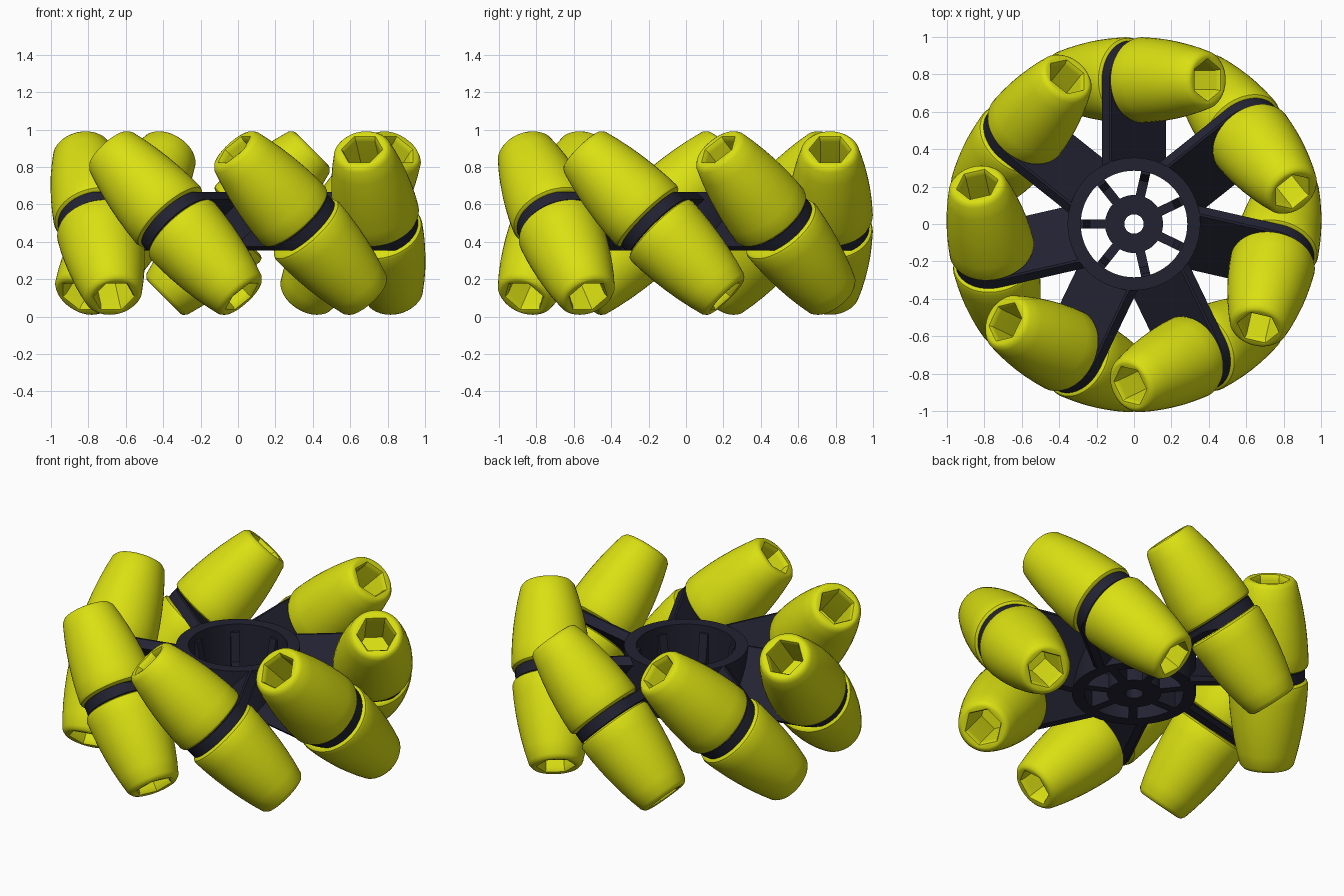
import bpy, bmesh, math
from mathutils import Matrix, Vector

if "Cube" in bpy.data.objects:
    bpy.data.objects.remove(bpy.data.objects["Cube"])

N, R, S = 7, 0.77, math.sqrt(0.5)     # rollers, roller centre radius, sin/cos of the 45 degree tilt
Z0, Z1 = 0.352, 0.665                 # hub bottom and top


def mat(name, col):
    m = bpy.data.materials.new(name)
    m.diffuse_color = (*col, 1)
    m.use_nodes = True
    m.node_tree.nodes["Principled BSDF"].inputs["Base Color"].default_value = m.diffuse_color
    return m


YELLOW = mat("yellow_rubber", (0.70, 0.74, 0.006))
DARK = mat("dark_navy", (0.016, 0.016, 0.032))


def finish(bm, name, material, angle=35):
    bmesh.ops.recalc_face_normals(bm, faces=bm.faces)
    me = bpy.data.meshes.new(name)
    bm.to_mesh(me)
    bm.free()
    me.materials.append(material)
    ob = bpy.data.objects.new(name, me)
    bpy.context.collection.objects.link(ob)
    bpy.context.view_layer.objects.active = ob
    ob.select_set(True)
    bpy.ops.object.shade_smooth_by_angle(angle=math.radians(angle))
    ob.select_set(False)
    return ob


def loft(bm, rings, closed=False):
    """Skin a list of point rings; cap the ends unless closed into a loop."""
    vs = [[bm.verts.new(p) for p in r] for r in rings]
    n = len(vs[0])
    pairs = list(zip(vs, vs[1:])) + ([(vs[-1], vs[0])] if closed else [])
    for a, b in pairs:
        for i in range(n):
            j = (i + 1) % n
            bm.faces.new((a[i], a[j], b[j], b[i]))
    if not closed:
        bm.faces.new(vs[0])
        bm.faces.new(vs[-1])


def prism(bm, pts, vec):
    """Extrude a flat outline by vec."""
    loft(bm, [pts, [p + vec for p in pts]])


def circle(r, z, n=48):
    return [Vector((r * math.cos(2 * math.pi * i / n), r * math.sin(2 * math.pi * i / n), z)) for i in range(n)]


def hexagon(ap, z, n=48):
    pts = []
    for i in range(n):
        a = 2 * math.pi * i / n
        d = (a + math.pi / 6) % (math.pi / 3) - math.pi / 6
        r = ap / math.cos(d)
        pts.append(Vector((r * math.cos(a + math.pi / 6), r * math.sin(a + math.pi / 6), z)))
    return pts[-4:] + pts[:-4]        # keep in step with circle()


def barrel(s):
    """Roller radius so that its outside follows the wheel's unit cylinder."""
    return math.sqrt(1 - s * s / 2) - R


def roller_half(name, sign, frame):
    bm = bmesh.new()
    a, e = 0.035, 0.56
    prof = [(a, barrel(a) - 0.03), (a + 0.003, barrel(a) - 0.017), (a + 0.011, barrel(a) - 0.006)]
    prof += [(s, barrel(s)) for s in (0.062, 0.14, 0.22, 0.3, 0.38, 0.46, 0.535)]
    prof += [(e - 0.013, barrel(e) - 0.002), (e - 0.004, barrel(e) - 0.011), (e, barrel(e) - 0.024)]
    rings = [circle(r, s) for s, r in prof]
    # rounded lip into a hexagonal socket
    rings += [hexagon(0.099, e - 0.004), hexagon(0.092, e - 0.018), hexagon(0.09, e - 0.035), hexagon(0.09, 0.26)]
    loft(bm, rings)
    if sign < 0:
        bm.transform(Matrix.Rotation(math.pi, 4, 'X'))
    bm.transform(frame)
    finish(bm, name, YELLOW)


# tilted frame: x radial, y across the plate, z along the roller axis
tilt = Matrix(((1, 0, 0, R), (0, S, -S, 0), (0, S, S, 0.5), (0, 0, 0, 1)))

for k in range(N):
    frame = Matrix.Rotation(math.pi / 2 + k * 2 * math.pi / N, 4, 'Z') @ tilt
    roller_half(f"roller_upper_{k + 1}", 1, frame)
    roller_half(f"roller_lower_{k + 1}", -1, frame)
    # slanted arm with a round end that holds the roller
    bm = bmesh.new()
    w, t = 0.21, 0.032
    out = [Vector((w * math.sin(a), -w * math.cos(a), -t)) for a in (math.pi * i / 24 for i in range(25))]
    out += [Vector((0.3 - R, w, -t)), Vector((0.3 - R, -w, -t))]
    prism(bm, out, Vector((0, 0, 2 * t)))
    bm.transform(frame)
    for z, d in ((Z0, -1), (Z1, 1)):  # trim flush with the hub
        g = bm.verts[:] + bm.edges[:] + bm.faces[:]
        bmesh.ops.bisect_plane(bm, geom=g, plane_co=(0, 0, z), plane_no=(0, 0, d), clear_outer=True)
        bmesh.ops.holes_fill(bm, edges=[e for e in bm.edges if e.is_boundary])
    finish(bm, f"roller_arm_{k + 1}", DARK)

# hub ring
bm = bmesh.new()
loft(bm, [circle(0.355, Z0, 64), circle(0.355, Z1, 64), circle(0.285, Z1, 64), circle(0.285, Z0, 64)], True)
finish(bm, "hub_ring", DARK)

# axle boss
bm = bmesh.new()
loft(bm, [circle(0.155, Z0), circle(0.155, 0.45), circle(0.052, 0.45), circle(0.052, Z0)], True)
finish(bm, "axle_boss", DARK)

# thin inner spokes, rising to gussets at the ring
for k in range(N):
    bm = bmesh.new()
    side = [(0.13, Z0), (0.3, Z0), (0.3, 0.62), (0.27, 0.62), (0.235, 0.45), (0.13, 0.44)]
    prism(bm, [Vector((x, -0.025, z)) for x, z in side], Vector((0, 0.05, 0)))
    bm.transform(Matrix.Rotation(math.pi + k * 2 * math.pi / N, 4, 'Z'))
    finish(bm, f"inner_spoke_{k + 1}", DARK)
